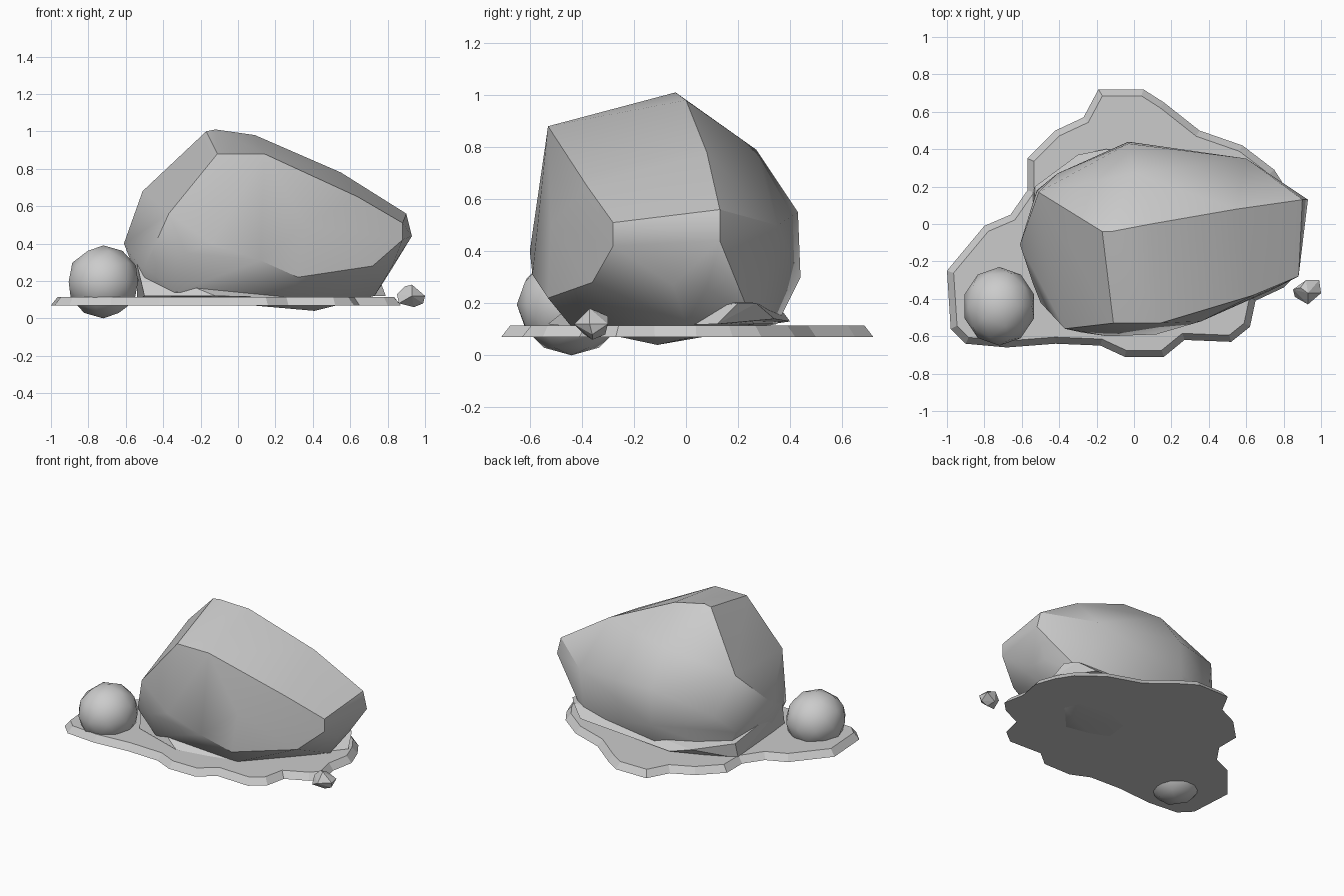
import bpy
import bmesh
import math
from mathutils import Vector

cube = bpy.data.objects.get("Cube")
if cube:
    bpy.data.objects.remove(cube, do_unlink=True)


def make_material(name, color):
    material = bpy.data.materials.new(name)
    material.use_nodes = True
    material.diffuse_color = color
    material.node_tree.nodes["Principled BSDF"].inputs["Base Color"].default_value = color
    return material


stone = make_material("grey stone", (0.6, 0.6, 0.6, 1))


def finish(bm, name, smooth_angle=None):
    """Turn a bmesh into a stone object, optionally smoothing soft edges."""
    bmesh.ops.recalc_face_normals(bm, faces=bm.faces[:])
    mesh = bpy.data.meshes.new(name)
    bm.to_mesh(mesh)
    bm.free()
    mesh.materials.append(stone)
    obj = bpy.data.objects.new(name, mesh)
    bpy.context.collection.objects.link(obj)
    if smooth_angle:
        bpy.ops.object.select_all(action="DESELECT")
        obj.select_set(True)
        bpy.context.view_layer.objects.active = obj
        bpy.ops.object.shade_smooth_by_angle(angle=math.radians(smooth_angle))


def chiselled_rock(name, corners, smooth_angle=None):
    """Convex rock wrapped around its corner points, given in hundredths."""
    bm = bmesh.new()
    for corner in corners:
        bm.verts.new(Vector(corner) / 100)
    bmesh.ops.convex_hull(bm, input=bm.verts[:])
    loose = [vert for vert in bm.verts if not vert.link_faces]
    bmesh.ops.delete(bm, geom=loose, context="VERTS")
    bmesh.ops.dissolve_limit(bm, angle_limit=math.radians(3),
                             verts=bm.verts[:], edges=bm.edges[:])
    finish(bm, name, smooth_angle)


# Main boulder, corner by corner
crest = [(-17, -4, 100), (-12, -4, 101), (9, 0, 98), (55, 8, 78), (90, 13, 56)]
front_rim = [(-11, -53, 88), (14, -53, 88), (30, -48, 79), (64, -38, 65),
             (88, -28, 51), (-37, -56, 56), (36, -52, 50)]
front_undercut = [(-28, -58, 35), (-14, -60, 40), (12, -59, 31), (32, -53, 22),
                  (72, -36, 28), (-50, -42, 27)]
right_end = [(93, 13, 44), (88, -28, 42), (82, 8, 26), (82, -5, 27)]
left_end = [(-51, 17, 68), (-61, -11, 40), (-54, -32, 29), (-52, 18, 28)]
back = [(0, 27, 79), (-3, 43, 55), (-3, 44, 30), (60, 35, 50), (-41, 27, 40)]
foot = [(73, 0, 12), (62, 26, 12), (0, 35, 12), (-45, 18, 12), (-50, -25, 12),
        (-33, -46, 14), (30, -44, 11), (41, -11, 4)]
chiselled_rock("boulder", crest + front_rim + front_undercut + right_end
               + left_end + back + foot, 32)

# Low broken ledge around the foot of the boulder
ledge = [(-54, -32, 29), (-53, 20, 21), (-30, 37, 17), (-15, 40, 13),
         (60, 34, 14), (70, 27, 20), (76, 20, 20), (79, 12, 12),
         (-12, -53, 12), (-50, -40, 12), (-54, 18, 10), (30, -44, 11)]
chiselled_rock("boulder_ledge", ledge)

# Ragged ground slab with a sloping rim
outline = [(-100, -25), (-80, -1), (-66, 5), (-57, 18), (-57, 35), (-42, 50),
           (-27, 57), (-19, 72), (5, 72), (16, 65), (35, 50), (58, 42),
           (75, 29), (82, 18), (87, 4), (84, -12), (87, -27), (80, -34),
           (65, -41), (62, -55), (52, -63), (27, -62), (16, -71), (-5, -71),
           (-18, -65), (-42, -64), (-68, -66), (-90, -64), (-98, -56)]
bottom, top = 0.07, 0.115
bm = bmesh.new()
slab_top = bm.faces.new([bm.verts.new((x / 100, y / 100, bottom)) for x, y in outline])
slab_top.normal_update()
bmesh.ops.inset_region(bm, faces=[slab_top], thickness=0.035,
                       use_boundary=True, use_even_offset=True)
for vert in slab_top.verts:
    vert.co.z = top
rim = [edge for edge in bm.edges if edge.is_boundary]
bmesh.ops.edgeloop_fill(bm, edges=rim)
finish(bm, "ground_slab")

# Round stone half sunk in the slab
bm = bmesh.new()
bmesh.ops.create_icosphere(bm, subdivisions=2, radius=1)
bmesh.ops.scale(bm, vec=(0.195, 0.21, 0.195), verts=bm.verts[:])
bmesh.ops.translate(bm, vec=(-0.72, -0.44, 0.195), verts=bm.verts[:])
finish(bm, "round_stone", 40)

# Loose pebble beside the slab
pebble = [(85, -35, 13), (86, -39, 8), (89, -34, 17), (92, -30, 15),
          (93, -37, 18), (99, -30, 12), (100, -37, 12), (99, -36, 8),
          (93, -43, 12), (94, -36, 6), (92, -31, 8)]
chiselled_rock("pebble", pebble)
